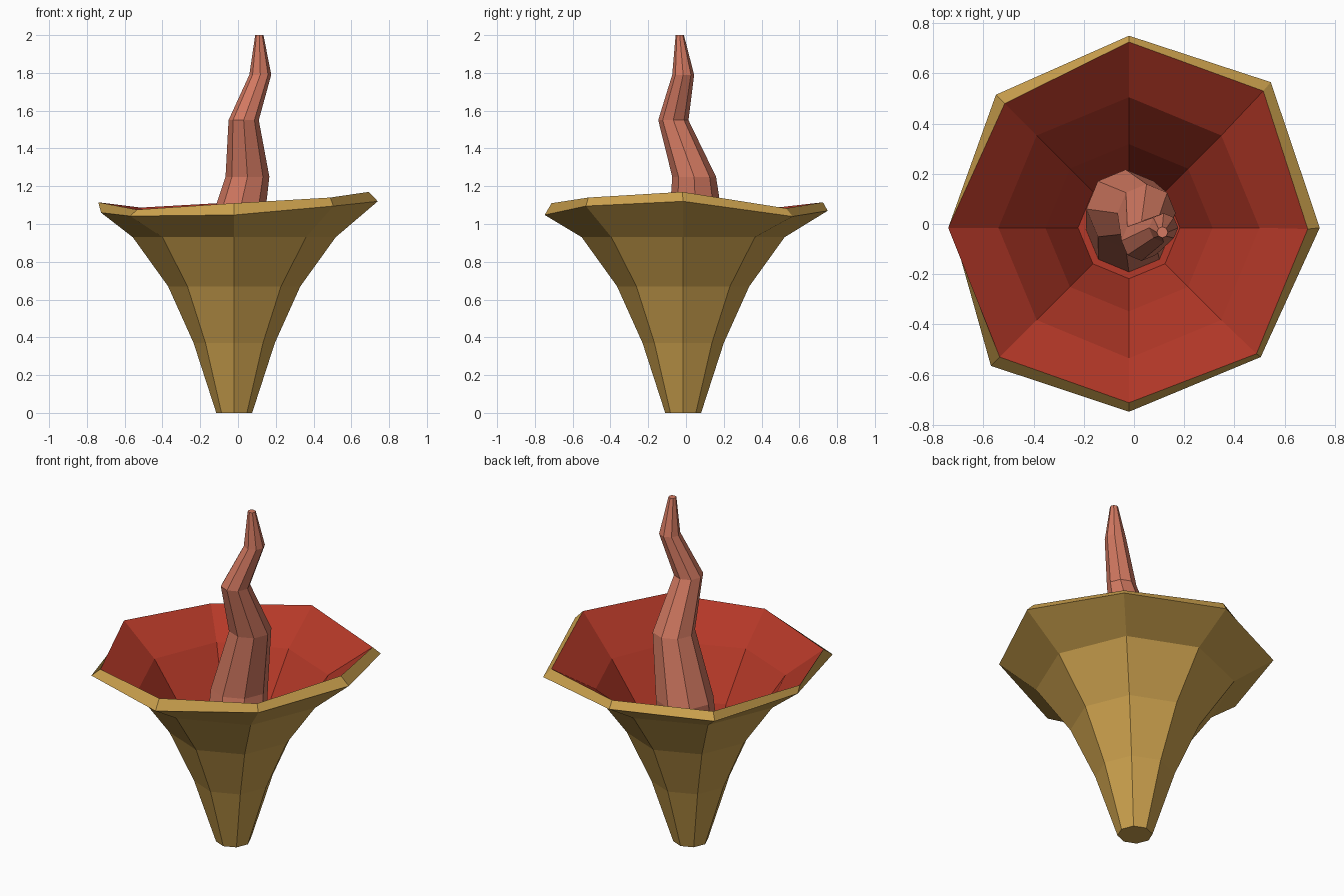
import bpy
import bmesh
import math

if "Cube" in bpy.data.objects:
    bpy.data.objects.remove(bpy.data.objects["Cube"])

SIDES = 8
CX, CY = -0.02, -0.015  # axis of the funnel


def material(name, rgb):
    m = bpy.data.materials.new(name)
    m.diffuse_color = (*rgb, 1)
    m.use_nodes = True
    m.node_tree.nodes["Principled BSDF"].inputs["Base Color"].default_value = m.diffuse_color
    return m


ochre = material("ochre", (0.60, 0.355, 0.075))
red = material("deep red", (0.46, 0.04, 0.021))
pink = material("dusty pink", (0.66, 0.195, 0.122))


def ring(r, z, cx=CX, cy=CY):
    return [(cx + r * math.cos(i * math.tau / SIDES),
             cy + r * math.sin(i * math.tau / SIDES), z) for i in range(SIDES)]


def loft(name, rings, mat, cap_start=False, cap_end=False, inward=False):
    """Skin a stack of rings; inward turns the faces towards the axis."""
    bm = bmesh.new()
    loops = [[bm.verts.new(p) for p in r] for r in rings]
    for a, b in zip(loops, loops[1:]):
        for i in range(SIDES):
            j = (i + 1) % SIDES
            bm.faces.new((a[i], a[j], b[j], b[i]))
    if cap_start:
        bm.faces.new(loops[0][::-1])
    if cap_end:
        bm.faces.new(loops[-1])
    if inward:
        bmesh.ops.reverse_faces(bm, faces=bm.faces[:])
    mesh = bpy.data.meshes.new(name)
    bm.to_mesh(mesh)
    bm.free()
    mesh.materials.append(mat)
    obj = bpy.data.objects.new(name, mesh)
    bpy.context.collection.objects.link(obj)
    return obj


# Uneven rim: outer lower edge and inner upper edge, from +x anticlockwise
rim_low = [(0.74, -0.015, 1.12), (0.545, 0.565, 1.04), (-0.02, 0.75, 1.07),
           (-0.55, 0.515, 1.05), (-0.725, -0.015, 1.06), (-0.57, -0.565, 1.042),
           (-0.02, -0.748, 1.048), (0.505, -0.53, 1.095)]
rim_top = [(0.692, -0.02, 1.17), (0.515, 0.53, 1.083), (-0.02, 0.725, 1.115),
           (-0.515, 0.48, 1.087), (-0.74, -0.015, 1.115), (-0.535, -0.53, 1.076),
           (-0.02, -0.712, 1.11), (0.488, -0.517, 1.14)]

# Outer funnel with a closed foot and the slanted lip
loft("funnel_outside",
     [ring(0.095, 0), ring(0.215, 0.37), ring(0.35, 0.67),
      ring(0.537, 0.93), rim_low, rim_top], ochre, cap_start=True)

# Red lining with a floor
loft("funnel_lining",
     [ring(0.203, 0.385), ring(0.333, 0.68), ring(0.52, 0.94), rim_top],
     red, cap_start=True, inward=True)

# Wavy tongue rising from the floor: x, y, z, radius
tongue_path = [(-0.02, -0.02, 0.38, 0.172), (-0.033, 0.06, 0.88, 0.157),
               (0.05, 0.043, 1.25, 0.116), (0.03, -0.067, 1.55, 0.08),
               (0.118, -0.015, 1.79, 0.058), (0.113, -0.033, 2.0, 0.022)]
loft("tongue", [ring(r, z, x, y) for x, y, z, r in tongue_path],
     pink, cap_start=True, cap_end=True)
